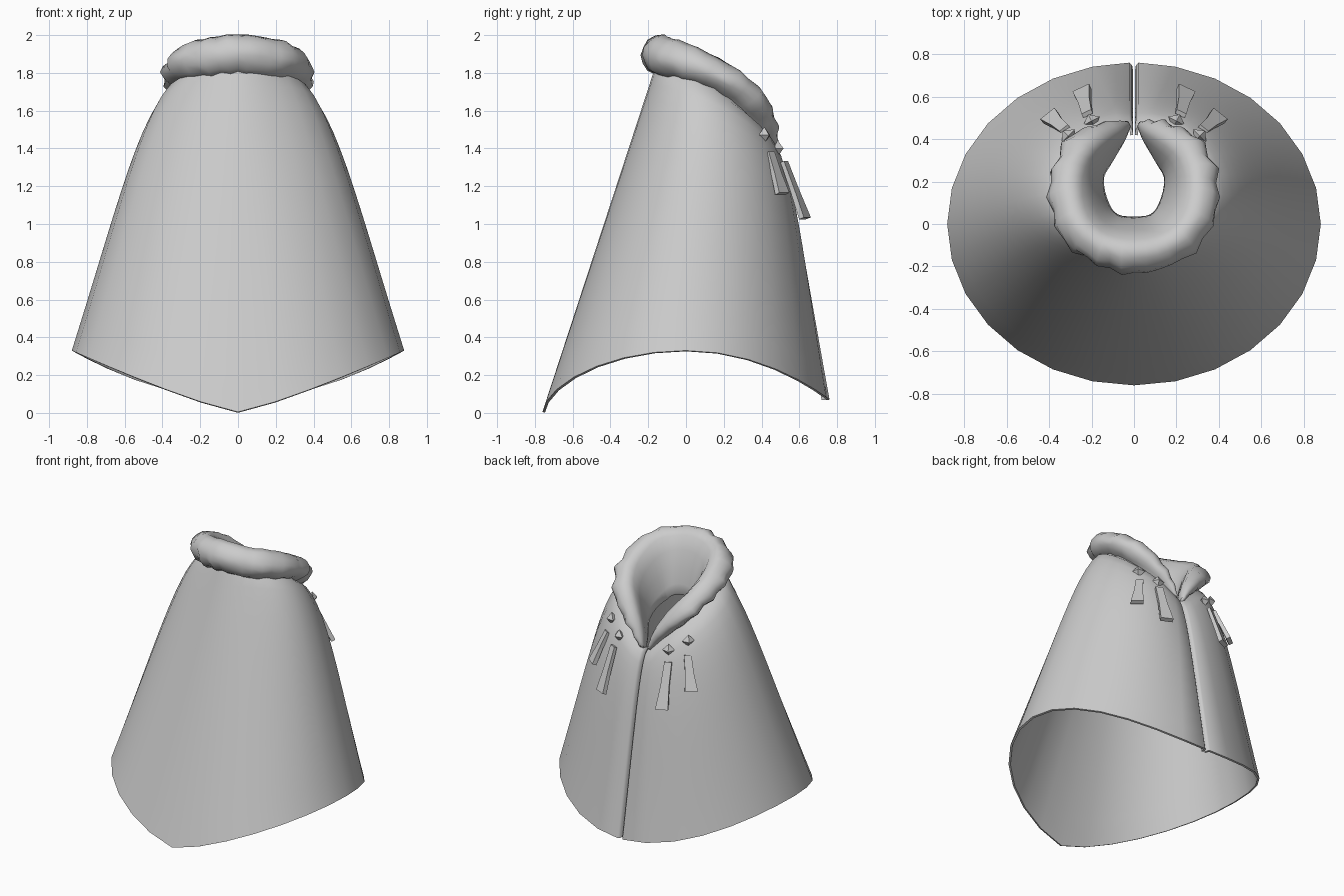
import bpy, bmesh, math, random
from mathutils import Vector

cube = bpy.data.objects.get("Cube")
if cube:
    bpy.data.objects.remove(cube)
random.seed(4)

cloth = bpy.data.materials.new("grey cloth")
cloth.use_nodes = True
GREY = (0.6, 0.6, 0.6, 1)
cloth.diffuse_color = GREY
cloth.node_tree.nodes["Principled BSDF"].inputs["Base Color"].default_value = GREY


def finish(bm, name, angle=None, thickness=0):
    mesh = bpy.data.meshes.new(name)
    bm.to_mesh(mesh)
    bm.free()
    obj = bpy.data.objects.new(name, mesh)
    bpy.context.collection.objects.link(obj)
    mesh.materials.append(cloth)
    bpy.ops.object.select_all(action='DESELECT')
    obj.select_set(True)
    bpy.context.view_layer.objects.active = obj
    if thickness:
        shell = obj.modifiers.new("thickness", 'SOLIDIFY')
        shell.thickness = thickness
        shell.offset = -1
        bpy.ops.object.modifier_apply(modifier=shell.name)
    if angle:
        bpy.ops.object.shade_smooth_by_angle(angle=math.radians(angle))
    return obj


def skin(bm, rows, closed=False):
    """Join neighbouring rows of points with quads."""
    grid = [[bm.verts.new(p) for p in row] for row in rows]
    n = len(grid[0])
    for a, b in zip(grid, grid[1:]):
        for j in range(n if closed else n - 1):
            k = (j + 1) % n
            bm.faces.new((a[j], b[j], b[k], a[k]))
    if closed:
        bm.faces.new(grid[0])
        bm.faces.new(grid[-1])
        bmesh.ops.recalc_face_normals(bm, faces=bm.faces)


# Cloak body: a flared shell lofted from the sloping neck to the pointed hem
def neck(t):
    y = 0.15 + 0.31 * math.cos(t)
    z = 1.84 - 0.42 * ((y + 0.16) / 0.62) ** 2 - 0.07 * max(0, math.cos(t)) ** 16
    return Vector((0.29 * math.sin(t), y, z))


def hem(t):
    s, c = abs(math.sin(t)), math.cos(t)
    z = 0.07 + 0.26 * s ** 1.9 if c > 0 else 0.005 + 0.325 * s ** 1.2
    return Vector((0.88 * math.sin(t), 0.76 * c, z))


def cloak_point(t, u):
    s, c = abs(math.sin(t)), math.cos(t)
    bulge = 0.05 + 0.06 * s if c > 0 else 0.11 * s ** 4
    bulge *= math.sin(math.pi * u ** 0.42)
    return neck(t).lerp(hem(t), u) + Vector((math.sin(t), c, 0)) * bulge


SEGMENTS, ROWS = 28, 14
columns = []
for i in range(SEGMENTS + 1):
    t = 2 * math.pi * i / SEGMENTS
    column = [cloak_point(t, (j / ROWS) ** 1.4) for j in range(ROWS + 1)]
    if i in (0, SEGMENTS):      # slit edge, turned inward as a narrow lip
        side = 1 if i == 0 else -1
        edge, lip, fold = [[p + Vector((side * x, y, 0)) for p in column]
                           for x, y in ((0.022, 0), (0.009, -0.012), (0.004, -0.04))]
        columns += [fold, lip, edge] if i == 0 else [edge, lip, fold]
    else:
        columns.append(column)
bm = bmesh.new()
skin(bm, columns)
finish(bm, "cloak_body", 50, 0.014)


# Gathered collar: a ruffled roll along the neck, tapering down to the slit
def spline(points, steps):
    out = []
    for i in range(len(points) - 1):
        p0, p1 = points[max(i - 1, 0)], points[i]
        p2, p3 = points[i + 1], points[min(i + 2, len(points) - 1)]
        for k in range(steps):
            f = k / steps
            out.append(0.5 * (2 * p1 + (p2 - p0) * f
                              + (2 * p0 - 5 * p1 + 4 * p2 - p3) * f ** 2
                              + (3 * p1 - p0 - 3 * p2 + p3) * f ** 3))
    return out + [points[-1]]


# x, y, z and roll radius for one half
half = [Vector(v) for v in (
    (0.03, 0.465, 1.36, 0.02), (0.08, 0.43, 1.46, 0.06),
    (0.17, 0.37, 1.59, 0.105), (0.25, 0.27, 1.715, 0.12),
    (0.265, 0.14, 1.80, 0.13), (0.22, 0.0, 1.86, 0.137),
    (0.125, -0.075, 1.88, 0.13), (0, -0.095, 1.895, 0.13))]
whole = half + [Vector((-v.x, v.y, v.z, v.w)) for v in reversed(half[:-1])]
path = spline(whole, 3)
SIDES = 18
rings = []
for i, p in enumerate(path):
    centre = p.to_3d()
    along = (path[min(i + 1, len(path) - 1)] - path[max(i - 1, 0)]).to_3d().normalized()
    out = centre - Vector((0, 0.15, centre.z))
    out = (out - along * out.dot(along)).normalized()
    up = out.cross(along)
    if up.z < 0:
        up = -up
    flat = 0.68 + 0.2 * min(1, max(0, (0.1 - p.y) / 0.2))
    pleat = random.uniform(-0.6, 0.6) + (-1) ** i * 0.5
    ring = []
    for k in range(SIDES):
        a = 2 * math.pi * k / SIDES
        c, s = math.cos(a), math.sin(a)
        # ruffles on the outer side; the smooth inner side hangs into the neck
        r = p.w * (1 + 0.11 * max(0, c + 0.2) * (pleat + random.uniform(-0.4, 0.4)))
        drop = Vector((0, 0, -2.4 * p.w * (max(0, 0.3 - c) / 1.3) ** 2))
        ring.append(centre + out * r * c + up * r * s * flat + drop)
    rings.append(ring)
bm = bmesh.new()
skin(bm, rings, closed=True)
finish(bm, "gathered_collar", 70)


# Ornaments beside the slit: faceted studs with flared tassels below
def stud(name, centre):
    bm = bmesh.new()
    bmesh.ops.create_uvsphere(bm, u_segments=4, v_segments=2, radius=0.044)
    obj = finish(bm, name)
    obj.location = centre
    obj.rotation_euler.z = math.atan2(centre.y - 0.1, centre.x)
    obj.scale.x = 0.8


def tassel(name, top, bottom, across):
    across = across.normalized()
    normal = across.cross(bottom - top).normalized()
    rows = []
    for f, width, thick in ((0, 0.025, 0.011), (0.5, 0.029, 0.013), (1, 0.043, 0.015)):
        c = top.lerp(bottom, f)
        rows.append([c + across * width * a + normal * thick * b
                     for a, b in ((-1, -1), (1, -1), (1, 1), (-1, 1))])
    bm = bmesh.new()
    skin(bm, rows, closed=True)
    finish(bm, name)


for side, label in ((1, "left"), (-1, "right")):
    def v(x, y, z):
        return Vector((side * x, y, z))
    stud(label + "_inner_stud", v(0.2, 0.485, 1.40))
    stud(label + "_outer_stud", v(0.31, 0.415, 1.47))
    tassel(label + "_inner_tassel", v(0.22, 0.52, 1.33), v(0.245, 0.63, 1.03), v(0.085, -0.04, 0))
    tassel(label + "_outer_tassel", v(0.325, 0.445, 1.38), v(0.4, 0.51, 1.16), v(0.05, -0.04, 0))
